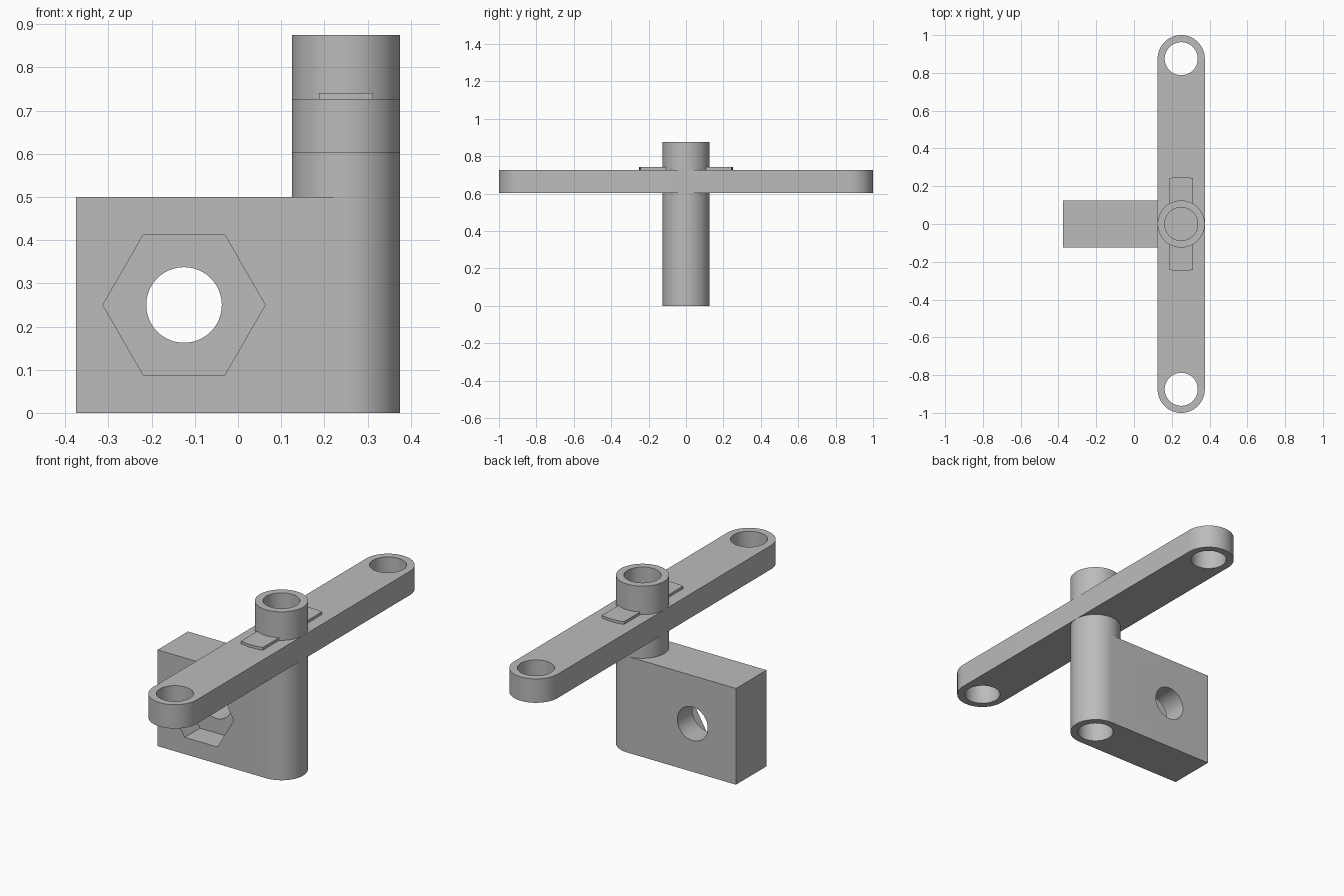
import bpy, bmesh, math
from mathutils import Vector, Matrix

cube = bpy.data.objects.get("Cube")
if cube:
    bpy.data.objects.remove(cube, do_unlink=True)

PIVOT = 0.25       # x of the post axis
R = 0.125          # outer radius of post and arm ends
BORE = 0.0875      # radius of every round hole
BLOCK_TOP, ARM_LOW, ARM_TOP, POST_TOP = 0.5, 0.603, 0.727, 0.875

grey = bpy.data.materials.new("plain grey")
grey.use_nodes = True
colour = (0.5, 0.5, 0.5, 1)
grey.diffuse_color = colour
grey.node_tree.nodes["Principled BSDF"].inputs["Base Color"].default_value = colour


def arc(cx, cy, radius, start, end, steps=32):
    """Points along an arc, angles in degrees."""
    angles = [math.radians(start + (end - start) * i / steps) for i in range(steps + 1)]
    return [(cx + radius * math.cos(a), cy + radius * math.sin(a)) for a in angles]


def ring(cx, cy, radius, sides=64):
    return arc(cx, cy, radius, 0, 360 - 360 / sides, sides - 1)


def extrude(name, outline, low, high, matrix=Matrix()):
    """Solid made from a flat outline, extruded along its local z."""
    bm = bmesh.new()
    face = bm.faces.new([bm.verts.new((x, y, low)) for x, y in outline])
    out = bmesh.ops.extrude_face_region(bm, geom=[face])
    top = [g for g in out["geom"] if isinstance(g, bmesh.types.BMVert)]
    bmesh.ops.translate(bm, verts=top, vec=Vector((0, 0, high - low)))
    bmesh.ops.recalc_face_normals(bm, faces=bm.faces)
    bm.transform(matrix)
    mesh = bpy.data.meshes.new(name)
    bm.to_mesh(mesh)
    bm.free()
    mesh.materials.append(grey)
    obj = bpy.data.objects.new(name, mesh)
    bpy.context.collection.objects.link(obj)
    return obj


def cut(obj, outline, low, high, matrix=Matrix()):
    """Remove an extruded outline from a part."""
    tool = extrude("cutter", outline, low, high, matrix)
    mod = obj.modifiers.new("hole", "BOOLEAN")
    mod.operation, mod.solver, mod.object = "DIFFERENCE", "EXACT", tool
    bpy.context.view_layer.objects.active = obj
    bpy.ops.object.modifier_apply(modifier=mod.name)
    bpy.data.objects.remove(tool, do_unlink=True)


# Mounting block with one rounded end
block = extrude("mounting_block",
                [(-0.375, R), (-0.375, -R)] + arc(PIVOT, 0, R, -90, 90), 0, BLOCK_TOP)
cut(block, ring(PIVOT, 0, BORE), -0.1, 0.25)

# Cross bolt hole and hexagonal nut pocket in the front face
facing = Matrix.Translation((-0.125, 0, 0.25)) @ Matrix.Rotation(math.pi / 2, 4, "X")
cut(block, ring(0, 0, BORE), -0.3, 0.3, facing)
cut(block, ring(0, 0, 0.188, 6), 0, 0.3, facing)

# Short post between block and arm
post = extrude("post", ring(PIVOT, 0, R), BLOCK_TOP, ARM_LOW)

# Long cross arm with an eye at each end
arm = extrude("cross_arm", arc(PIVOT, 0.875, R, 0, 180) + arc(PIVOT, -0.875, R, 180, 360),
              ARM_LOW, ARM_TOP)
for y in (-0.875, 0.875):
    cut(arm, ring(PIVOT, y, BORE), 0.5, 0.9)
cut(arm, ring(PIVOT, 0, BORE), 0.65, 0.9)

# Hollow collar above the arm
collar = extrude("collar", ring(PIVOT, 0, R), ARM_TOP, POST_TOP)
cut(collar, ring(PIVOT, 0, BORE), 0.7, 1)

# Thin raised tabs on both sides of the collar, outer ends curved
half = 0.0625
swing = math.degrees(math.asin(half / 0.25))
tabs = []
for name, side in (("front_tab", -1), ("back_tab", 1)):
    mid = 90 * side
    outline = arc(PIVOT, 0, 0.25, mid - swing, mid + swing, 12)
    outline += [(PIVOT - side * half, side * 0.1), (PIVOT + side * half, side * 0.1)]
    tabs.append(extrude(name, outline, ARM_TOP, ARM_TOP + 0.014))

# Smooth the round walls, keep the rims sharp
bpy.ops.object.select_all(action="DESELECT")
for obj in [block, post, arm, collar] + tabs:
    obj.select_set(True)
bpy.context.view_layer.objects.active = block
bpy.ops.object.shade_smooth_by_angle(angle=math.radians(30))
